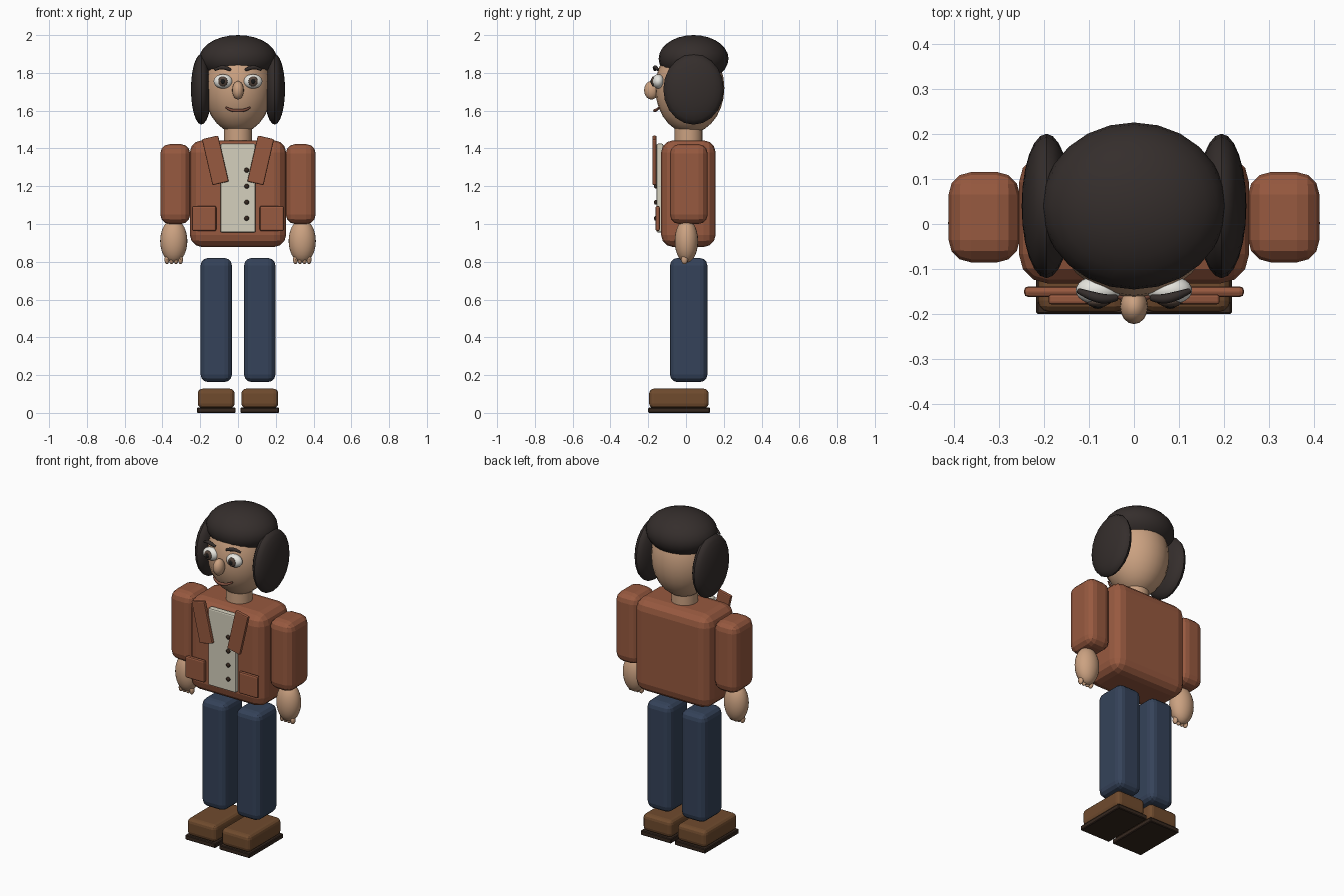
import bpy, math
from mathutils import Matrix, Vector

if "Cube" in bpy.data.objects:
    bpy.data.objects.remove(bpy.data.objects["Cube"])


def material(name, rgb):
    m = bpy.data.materials.new(name)
    m.diffuse_color = (*rgb, 1)
    m.use_nodes = True
    m.node_tree.nodes["Principled BSDF"].inputs["Base Color"].default_value = m.diffuse_color
    return m


SKIN = material("skin", (.60, .36, .22))
HAIR = material("hair", (.035, .027, .025))
JACKET = material("jacket", (.31, .10, .05))
SHIRT = material("shirt", (.66, .63, .51))
JEANS = material("jeans", (.035, .055, .10))
LEATHER = material("leather", (.16, .07, .027))
SOLE = material("sole", (.035, .02, .013))
WHITE = material("eye_white", (.8, .79, .74))
IRIS = material("iris", (.09, .06, .045))
BLACK = material("black", (.01, .01, .01))
LIPS = material("lips", (.22, .08, .05))


def finish(name, mat, smooth=True):
    o = bpy.context.object
    o.name = name
    o.data.materials.append(mat)
    if smooth:
        bpy.ops.object.shade_smooth_by_angle(angle=math.radians(40))
    return o


def ball(name, c, r, mat, axis=None, seg=24, rings=14):
    """Ellipsoid; axis='X' turns the poles sideways."""
    bpy.ops.mesh.primitive_uv_sphere_add(segments=seg, ring_count=rings, radius=1, location=c)
    o = bpy.context.object
    if axis == 'X':
        o.data.transform(Matrix.Rotation(math.pi / 2, 4, 'Y'))
    o.data.transform(Matrix.Diagonal((*r, 1)))
    return finish(name, mat)


def box(name, lo, hi, mat, bevel=0, segments=3, tilt=0):
    """Rounded box between two corners, tilted about y."""
    lo, hi = Vector(lo), Vector(hi)
    bpy.ops.mesh.primitive_cube_add(size=1, location=(lo + hi) / 2, rotation=(0, tilt, 0))
    o = bpy.context.object
    o.data.transform(Matrix.Diagonal((*(hi - lo), 1)))
    if bevel:
        b = o.modifiers.new("bevel", 'BEVEL')
        b.width, b.segments = bevel, segments
    return finish(name, mat, False)


def sided(s, name, a, b, *args, **kw):
    """Box given for the +x side, mirrored when s = -1."""
    x = sorted((s * a[0], s * b[0]))
    return box(name, (x[0], *a[1:]), (x[1], *b[1:]), *args, **kw)


def tube(name, pts, radii, mat):
    """Tapered tube through a few points."""
    cu = bpy.data.curves.new(name, 'CURVE')
    cu.dimensions = '3D'
    cu.bevel_depth, cu.bevel_resolution, cu.use_fill_caps = 1, 2, True
    sp = cu.splines.new('NURBS')
    sp.points.add(len(pts) - 1)
    for p, co, r in zip(sp.points, pts, radii):
        p.co, p.radius = (*co, 1), r
    sp.use_endpoint_u, sp.order_u, sp.resolution_u = True, 3, 5
    o = bpy.data.objects.new(name, cu)
    cu.materials.append(mat)
    bpy.context.collection.objects.link(o)
    return o


def disc(name, c, r, depth, mat, rot=(0, 0, 0)):
    bpy.ops.mesh.primitive_cylinder_add(vertices=24, radius=r, depth=depth, location=c, rotation=rot)
    return finish(name, mat)


# Head, neck, nose and hair
ball("head", (0, .02, 1.72), (.18, .183, .24), SKIN)
disc("neck", (0, .013, 1.455), .074, .12, SKIN)
ball("nose", (0, -.183, 1.708), (.031, .039, .049), SKIN, seg=16, rings=10)
ball("hair_cap", (0, .04, 1.875), (.205, .185, .125), HAIR)
tube("mouth", [(-.064, -.143, 1.617), (-.04, -.157, 1.602), (0, -.168, 1.6),
               (.04, -.157, 1.602), (.064, -.143, 1.617)],
     [.005, .008, .009, .008, .005], LIPS)

# Jacket body, shirt panel and buttons
box("jacket_body", (-.255, -.132, .878), (.255, .157, 1.443), JACKET, .065)
box("shirt_panel", (-.093, -.156, .955), (.093, -.12, 1.425), SHIRT, .008, 2)
for z in (1.285, 1.2, 1.115, 1.03):
    ball("shirt_button", (.046, -.16, z), (.013, .01, .013), SOLE, seg=12, rings=8)

for s in (1, -1):
    side = "right" if s > 0 else "left"
    # Side hair, eyes and brows
    ball(f"{side}_side_hair", (s * .194, .04, 1.713), (.055, .16, .187), HAIR, 'X', 20, 12)
    ball(f"{side}_eye", (s * .079, -.147, 1.755), (.05, .032, .038), WHITE)
    ball(f"{side}_iris", (s * .08, -.173, 1.755), (.025, .012, .027), IRIS, seg=16, rings=10)
    ball(f"{side}_pupil", (s * .08, -.181, 1.755), (.013, .007, .014), BLACK, seg=12, rings=8)
    tube(f"{side}_brow", [(s * .038, -.163, 1.815), (s * .06, -.168, 1.826),
                          (s * .095, -.16, 1.832), (s * .123, -.148, 1.815)],
         [.007, .011, .011, .006], HAIR)
    # Lapels and pockets
    sided(s, f"{side}_lapel", (.076, -.178, 1.212), (.164, -.156, 1.462), JACKET, .006, 2,
          tilt=s * math.radians(13))
    sided(s, f"{side}_pocket", (.115, -.162, .962), (.244, -.138, 1.096), JACKET, .01, 2)
    # Arms, hands and fingers
    sided(s, f"{side}_sleeve", (.253, -.085, 1.0), (.411, .115, 1.423), JACKET, .05)
    ball(f"{side}_hand", (s * .34, .002, .91), (.072, .062, .115), SKIN)
    for i in range(4):
        ball(f"{side}_finger", (s * (.304 + .024 * i), -.008, .812), (.013, .018, .025),
             SKIN, seg=12, rings=8)
    # Legs and shoes
    sided(s, f"{side}_leg", (.032, -.085, .163), (.198, .113, .82), JEANS, .04)
    sided(s, f"{side}_shoe", (.018, -.195, .025), (.213, .12, .128), LEATHER, .025)
    sided(s, f"{side}_sole", (.013, -.2, 0), (.217, .127, .028), SOLE, .004, 1)
